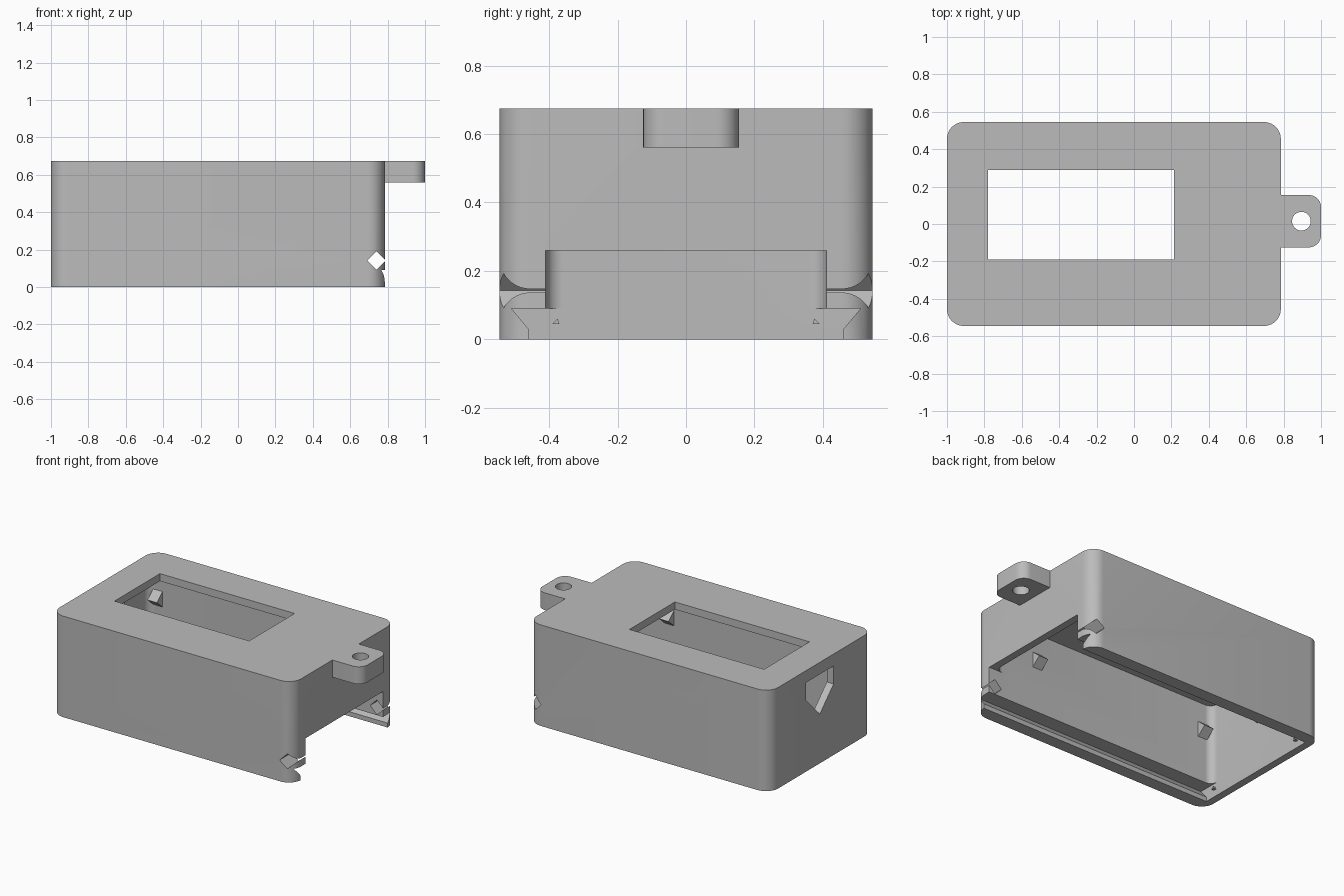
import bpy, bmesh, math
from mathutils import Matrix, Vector

cube = bpy.data.objects.get("Cube")
if cube:
    bpy.data.objects.remove(cube, do_unlink=True)

grey = bpy.data.materials.new("plain grey")
grey.use_nodes = True
grey.diffuse_color = (0.5, 0.5, 0.5, 1)
grey.node_tree.nodes["Principled BSDF"].inputs["Base Color"].default_value = (0.5, 0.5, 0.5, 1)

# Local (a, b, depth) axes for each extrusion direction
AXES = {
    "x": Matrix(((0, 0, 1), (1, 0, 0), (0, 1, 0))),
    "y": Matrix(((1, 0, 0), (0, 0, 1), (0, 1, 0))),
    "z": Matrix.Identity(3),
}


def prism(name, outline, start, end, axis="z"):
    """Extrude a closed 2D outline from start to end along an axis."""
    bm = bmesh.new()
    verts = [bm.verts.new(AXES[axis] @ Vector((a, b, start))) for a, b in outline]
    face = bm.faces.new(verts)
    new = bmesh.ops.extrude_face_region(bm, geom=[face])["geom"]
    moved = [g for g in new if isinstance(g, bmesh.types.BMVert)]
    bmesh.ops.translate(bm, verts=moved, vec=AXES[axis] @ Vector((0, 0, end - start)))
    bmesh.ops.recalc_face_normals(bm, faces=bm.faces)
    mesh = bpy.data.meshes.new(name)
    bm.to_mesh(mesh)
    bm.free()
    mesh.materials.append(grey)
    obj = bpy.data.objects.new(name, mesh)
    bpy.context.collection.objects.link(obj)
    return obj


def rect(a0, a1, b0, b1, radii=(0, 0, 0, 0), steps=10):
    """Rectangle outline with a radius for each corner, anticlockwise from low a, low b."""
    points = []
    corners = [(a0, b0, 1, 1), (a1, b0, -1, 1), (a1, b1, -1, -1), (a0, b1, 1, -1)]
    for i, ((a, b, sa, sb), r) in enumerate(zip(corners, radii)):
        if r == 0:
            points.append((a, b))
            continue
        for k in range(steps + 1):
            t = math.pi * (1 + i / 2 + k / steps / 2)
            points.append((a + sa * r + r * math.cos(t), b + sb * r + r * math.sin(t)))
    return points


def select(obj):
    bpy.ops.object.select_all(action="DESELECT")
    obj.select_set(True)
    bpy.context.view_layer.objects.active = obj


def combine(target, tool, operation="DIFFERENCE"):
    tool.hide_render = True
    mod = target.modifiers.new("join", "BOOLEAN")
    mod.operation, mod.solver, mod.object = operation, "EXACT", tool
    select(target)
    bpy.ops.object.modifier_apply(modifier=mod.name)
    bpy.data.objects.remove(tool, do_unlink=True)


LEFT, RIGHT, HALF, TOP = -1.0, 0.785, 0.545, 0.675
INNER, WALL, TAB_Y = 0.41, 0.05, 0.015

# Rounded case with its fastening tab
case = prism("case", rect(LEFT, RIGHT, -HALF, HALF, [0.09] * 4), 0, TOP)
tab = prism("tab", rect(RIGHT - 0.03, 1, TAB_Y - 0.14, TAB_Y + 0.14, (0, 0.065, 0.065, 0)), 0.56, TOP)
combine(case, tab, "UNION")

# Hollow inside, open underneath
combine(case, prism("cavity", rect(LEFT + WALL, RIGHT - WALL, -INNER, INNER, [0.05] * 4), -0.1, TOP - WALL))
# Dovetail channel for a sliding lid
dovetail = [(-0.46, -0.1), (0.46, -0.1), (0.46, 0.03), (0.51, 0.09), (-0.51, 0.09), (-0.46, 0.03)]
combine(case, prism("lid_channel", dovetail, LEFT + WALL, 1.1, "x"))
# End opening, top window and tab hole
combine(case, prism("end_opening", rect(-INNER, INNER, -0.1, 0.26), 0.6, 1.1, "x"))
combine(case, prism("window", rect(-0.78, 0.215, -0.19, 0.29), 0.5, 0.8))
combine(case, prism("tab_hole", rect(0.845, 0.945, TAB_Y - 0.05, TAB_Y + 0.05, [0.05] * 4, 8), 0.4, 0.8))
# Diamond-shaped locking notch across the open end
diamond = [(0.69, 0.142), (0.74, 0.092), (0.79, 0.142), (0.74, 0.192)]
combine(case, prism("lock_notch", diamond, -0.7, 0.7, "y"))
# Pointed slot that receives a tab at the closed end
slot = [(TAB_Y - 0.145, 0.595), (TAB_Y - 0.145, 0.475), (TAB_Y, 0.33), (TAB_Y + 0.145, 0.475), (TAB_Y + 0.145, 0.595)]
combine(case, prism("end_slot", slot, -1.1, -0.9, "x"))

select(case)
bpy.ops.object.shade_smooth_by_angle(angle=math.radians(30))

# Wedge clips along the side walls and tiny lid stops at the closed end
for side, word in ((1, "left"), (-1, "right")):
    wedge = [(side * (INNER + 0.01), 0.38), (side * (INNER - 0.06), 0.44), (side * (INNER + 0.01), 0.5)]
    for x, place in ((-0.88, "back"), (0.41, "front")):
        prism(f"{word}_{place}_clip", wedge, x - 0.035, x + 0.035, "x")
    stop = [(side * 0.39, 0.045), (side * 0.37, 0.045), (side * 0.375, 0.06)]
    prism(f"{word}_lid_stop", stop, LEFT + WALL - 0.01, LEFT + WALL + 0.02, "x")
